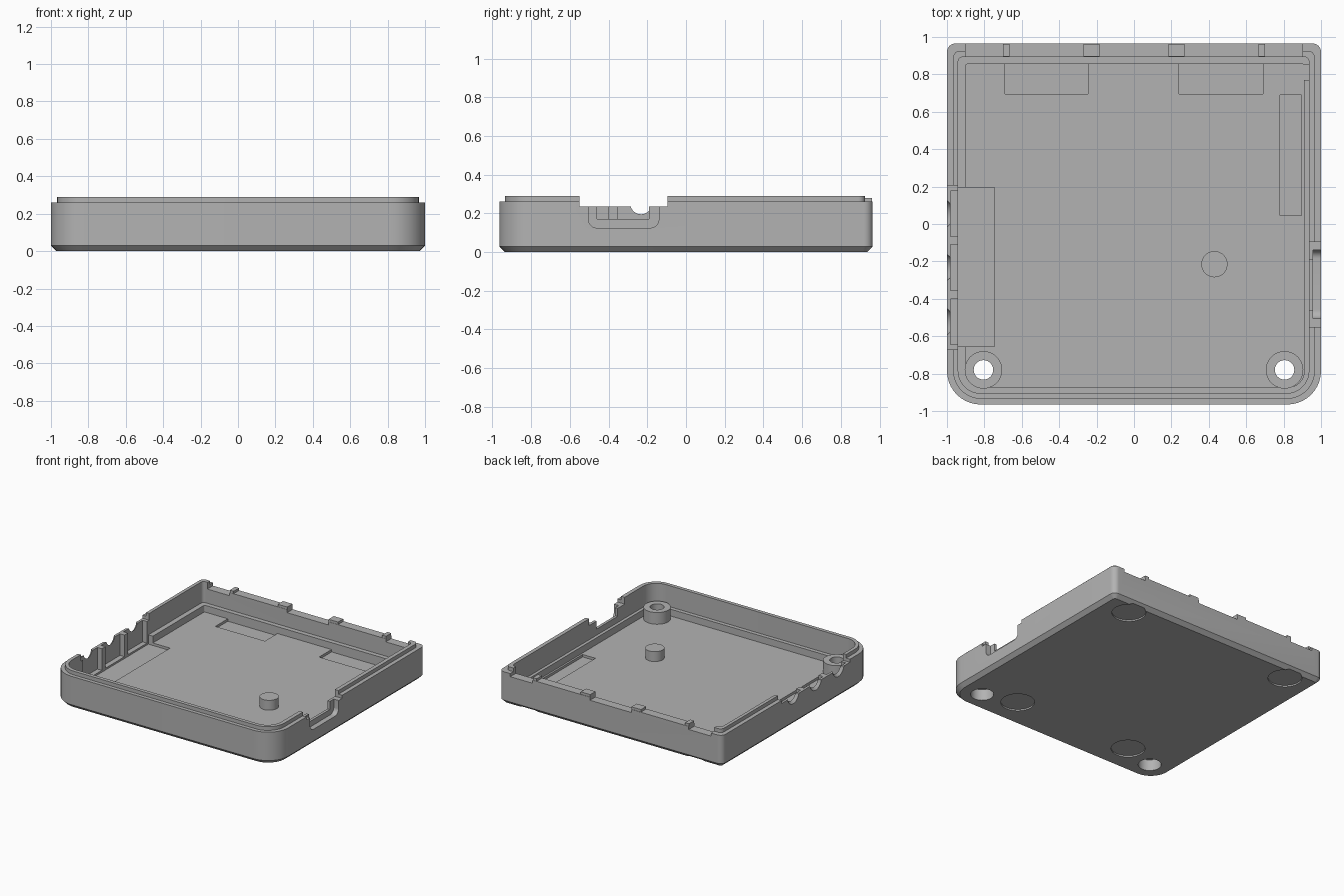
import bpy, bmesh, math

if "Cube" in bpy.data.objects:
    bpy.data.objects.remove(bpy.data.objects["Cube"])

gray = bpy.data.materials.new("plain_gray")
gray.diffuse_color = (0.45, 0.45, 0.45, 1)
gray.use_nodes = True
gray.node_tree.nodes["Principled BSDF"].inputs["Base Color"].default_value = gray.diffuse_color


def outline(x0, x1, y0, y1, rf, rb, n=10):
    """Rounded rectangle: radius rf at the front corners, rb at the back."""
    corners = [(x1 - rf, y0 + rf, rf, -90), (x1 - rb, y1 - rb, rb, 0),
               (x0 + rb, y1 - rb, rb, 90), (x0 + rf, y0 + rf, rf, 180)]
    return [(cx + r * math.cos(math.radians(a + 90 * i / n)),
             cy + r * math.sin(math.radians(a + 90 * i / n)))
            for cx, cy, r, a in corners for i in range(n + 1)]


def loft(name, levels):
    """Skin a stack of equal-length closed outlines and cap both ends."""
    bm = bmesh.new()
    rings = [[bm.verts.new((x, y, z)) for x, y in pts] for pts, z in levels]
    for a, b in zip(rings, rings[1:]):
        for i in range(len(a)):
            j = (i + 1) % len(a)
            bm.faces.new((a[i], a[j], b[j], b[i]))
    bm.faces.new(rings[0][::-1])
    bm.faces.new(rings[-1])
    bmesh.ops.recalc_face_normals(bm, faces=bm.faces)
    me = bpy.data.meshes.new(name)
    bm.to_mesh(me)
    bm.free()
    ob = bpy.data.objects.new(name, me)
    me.materials.append(gray)
    bpy.context.collection.objects.link(ob)
    return ob


def box(name, x0, x1, y0, y1, z0, z1):
    pts = [(x0, y0), (x1, y0), (x1, y1), (x0, y1)]
    return loft(name, [(pts, z0), (pts, z1)])


def disc(name, x, y, r, z0, z1, n=40):
    pts = [(x + r * math.cos(2 * math.pi * i / n), y + r * math.sin(2 * math.pi * i / n))
           for i in range(n)]
    return loft(name, [(pts, z0), (pts, z1)])


def side_cone(name, y, z, xs):
    """Round cutter along x; xs lists (x, radius)."""
    ob = loft(name, [([(r * math.cos(math.pi * i / 16), r * math.sin(math.pi * i / 16))
                       for i in range(32)], x) for x, r in xs])
    for v in ob.data.vertices:
        a, b, c = v.co
        v.co = (c, y + a, z + b)
    return ob


def combine(ob, tool, op='DIFFERENCE'):
    m = ob.modifiers.new("cut", 'BOOLEAN')
    m.operation, m.object, m.solver = op, tool, 'EXACT'
    bpy.context.view_layer.objects.active = ob
    bpy.ops.object.modifier_apply(modifier=m.name)
    bpy.data.objects.remove(tool)


# Tray: chamfered base, outer wall, raised lip, inner ledge and floor
FLOOR, LEDGE, RIM, LIP = 0.065, 0.12, 0.26, 0.29
base = outline(-.97, .97, -.935, .935, .15, .02)
outer = outline(-1, 1, -.965, .965, .18, .045)
lip = outline(-.967, .967, -.935, .925, .15, .035)
inner = outline(-.94, .935, -.905, .893, .12, .025)
ledge = outline(-.90, .91, -.873, .855, .085, .01)
tray = loft("tray", [(base, 0), (outer, .03), (outer, RIM), (lip, RIM), (lip, LIP),
                     (inner, LIP), (inner, LEDGE), (ledge, LEDGE), (ledge, FLOOR)])

# Screw bosses and support peg
for x in (-.805, .805):
    combine(tray, disc("boss", x, -.78, .1, .04, .16), 'UNION')
combine(tray, disc("peg", .43, -.215, .07, .04, .145), 'UNION')

# Screw holes with counterbores underneath
for x in (-.805, .805):
    combine(tray, disc("hole", x, -.78, .052, -.1, .3))
    combine(tray, disc("counterbore", x, -.78, .085, -.1, .09))

# Foot recesses in the base
for x, y in ((-.75, .835), (.75, .835), (-.53, -.7), (.53, -.7)):
    combine(tray, disc("foot_recess", x, y, .125, -.1, .012))

# Shallow floor pockets
for x0, x1, y0, y1 in ((-.69, -.245, .695, .856), (.24, .69, .695, .856),
                       (.78, .895, .045, .69), (-.94, -.745, -.655, .195)):
    combine(tray, box("pocket", x0, x1, y0, y1, FLOOR - .02, LEDGE + .03))
combine(tray, box("ledge_gap", .89, .935, .77, .85, FLOOR, LEDGE + .03))

# Left wall: lowered rim, socket seats and flared openings
combine(tray, box("left_cut", -1.1, -.92, -.67, .205, .235, .4))
for y in (.055, -.2325, -.5225):
    combine(tray, box("socket_seat", -.98, -.93, y - .122, y + .122, .06, .4))
    combine(tray, side_cone("socket_opening", y, .25,
                            [(-1.05, .12), (-.98, .055), (-.9, .055)]))

# Right wall: lowered rim, recessed outer face and port opening
combine(tray, box("right_cut", .9, 1.1, -.55, -.095, .235, .4))
combine(tray, box("port_opening", .88, 1.1, -.46, -.19, .17, .4))
recess = loft("port_recess", [(outline(-.505, -.14, .125, .5, .045, .01), x)
                              for x in (.957, 1.1)])
for v in recess.data.vertices:
    y, z, x = v.co
    v.co = (x, y, z)
combine(tray, recess)

# Back wall: no lip between the corners, low gaps and small tabs
combine(tray, box("back_cut", -.9, .9, .87, 1.1, RIM, .4))
for x0, x1 in ((-.9, -.70), (-.185, .185), (.70, .9)):
    combine(tray, box("back_gap", x0, x1, .87, 1.1, .235, .4))
for s in (-1, 1):
    for a, b in ((.665, .70), (.185, .27)):
        x0, x1 = sorted((s * a, s * b))
        combine(tray, box("tab", x0, x1, .895, .962, .22, .28), 'UNION')

bpy.ops.object.select_all(action='DESELECT')
tray.select_set(True)
bpy.context.view_layer.objects.active = tray
bpy.ops.object.shade_smooth_by_angle(angle=math.radians(25))
